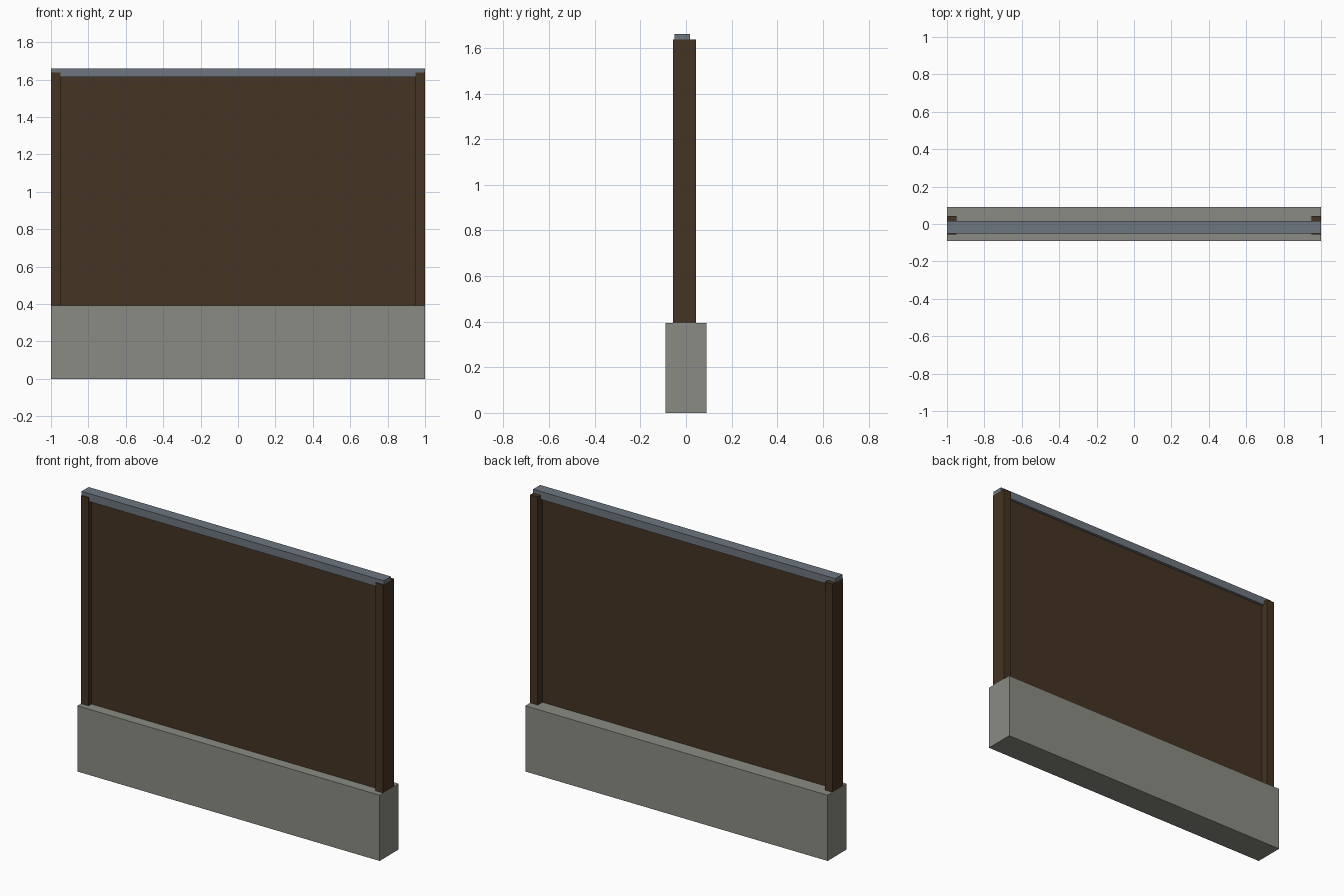
import bpy

if "Cube" in bpy.data.objects:
    bpy.data.objects.remove(bpy.data.objects["Cube"], do_unlink=True)


def material(name, rgb):
    color = (*rgb, 1.0)
    mat = bpy.data.materials.new(name)
    mat.diffuse_color = color
    mat.use_nodes = True
    mat.node_tree.nodes["Principled BSDF"].inputs["Base Color"].default_value = color
    return mat


def box(name, low, high, mat):
    """Axis-aligned box spanning two opposite corners."""
    center = [(a + b) / 2 for a, b in zip(low, high)]
    bpy.ops.mesh.primitive_cube_add(size=1, location=center)
    obj = bpy.context.object
    obj.name = name
    obj.scale = [b - a for a, b in zip(low, high)]
    bpy.ops.object.transform_apply(location=False, rotation=False, scale=True)
    obj.data.materials.append(mat)
    return obj


concrete = material("concrete grey", (0.26, 0.26, 0.23))
wood = material("dark brown", (0.06, 0.034, 0.016))
metal = material("blue grey metal", (0.155, 0.18, 0.215))

BASE_TOP = 0.393
POST_TOP = 1.637
CAP_BOTTOM, CAP_TOP = 1.613, 1.66

# Heavy footing
box("base_wall", (-1, -0.09, 0), (1, 0.09, BASE_TOP), concrete)

# Thin infill panel between the posts
box("panel", (-0.95, -0.028, BASE_TOP), (0.95, 0.0, CAP_BOTTOM), wood)

# End posts
for name, x in (("right_post", -0.975), ("left_post", 0.975)):
    box(name, (x - 0.025, -0.056, BASE_TOP), (x + 0.025, 0.044, POST_TOP), wood)

# Top rail running over both posts
box("top_rail", (-1, -0.05, CAP_BOTTOM), (1, 0.017, CAP_TOP), metal)
